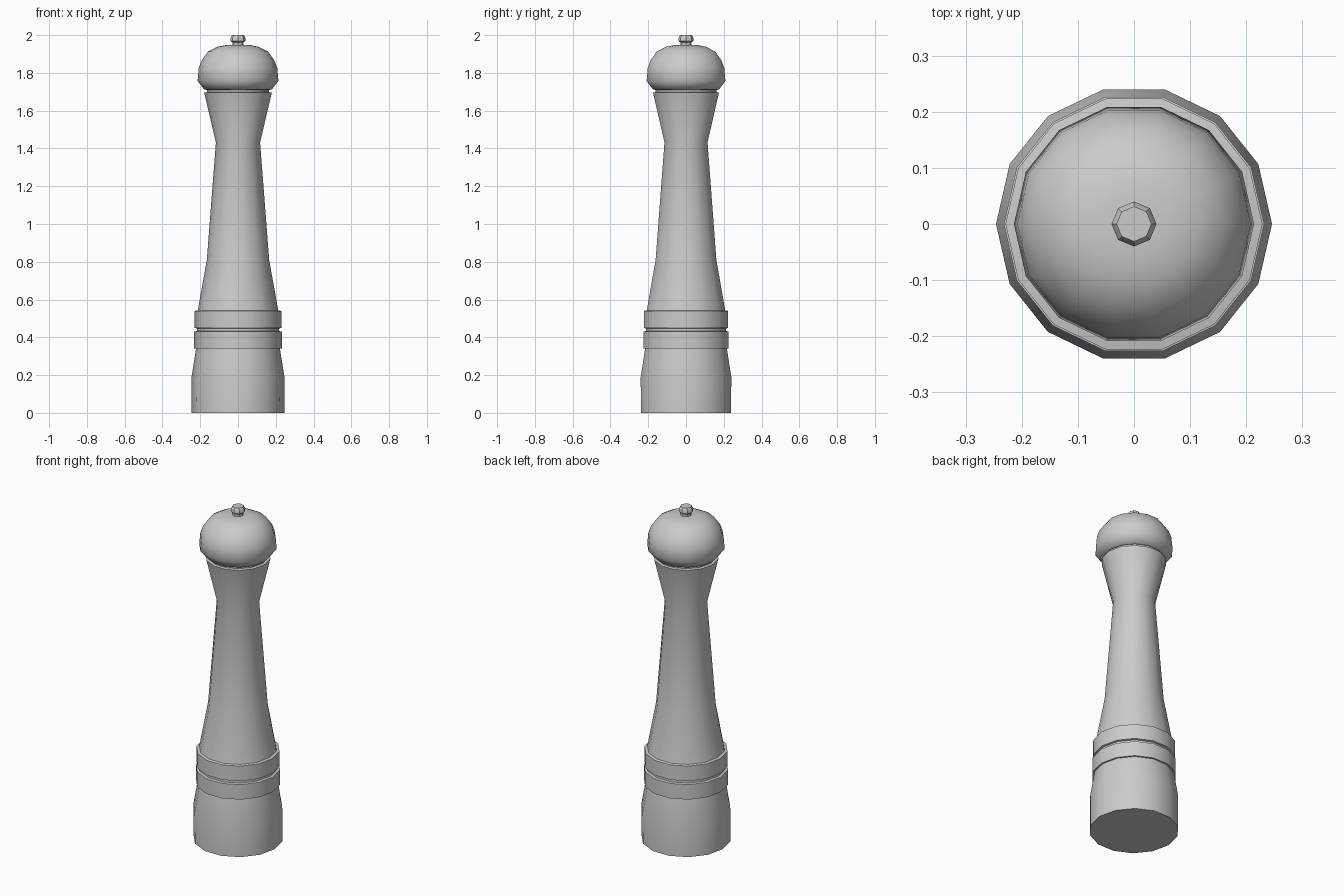
import bpy, bmesh, math

if "Cube" in bpy.data.objects:
    bpy.data.objects.remove(bpy.data.objects["Cube"])


def lathe(name, profile, sides, sharp=35):
    """Spin a (radius, height) profile around z, capping both ends."""
    bm = bmesh.new()
    rings = []
    for r, z in profile:
        rings.append([bm.verts.new((r * math.cos(math.tau * i / sides),
                                    r * math.sin(math.tau * i / sides), z))
                      for i in range(sides)])
    for a, b in zip(rings, rings[1:]):
        for i in range(sides):
            j = (i + 1) % sides
            bm.faces.new((a[i], a[j], b[j], b[i]))
    bm.faces.new(rings[0][::-1])
    bm.faces.new(rings[-1])
    mesh = bpy.data.meshes.new(name)
    bm.to_mesh(mesh)
    bm.free()
    ob = bpy.data.objects.new(name, mesh)
    bpy.context.collection.objects.link(ob)
    bpy.ops.object.select_all(action='DESELECT')
    ob.select_set(True)
    bpy.context.view_layer.objects.active = ob
    bpy.ops.object.shade_smooth_by_angle(angle=math.radians(sharp))
    return ob


# Turned body: base, two raised bands with a groove, tapering waist, flared neck
lathe("body", [
    (0.14, 0.0), (0.245, 0.0), (0.246, 0.19), (0.222, 0.34),
    (0.232, 0.34), (0.232, 0.43), (0.218, 0.433),
    (0.218, 0.447), (0.229, 0.45), (0.229, 0.54), (0.213, 0.543),
    (0.165, 0.81), (0.117, 1.432), (0.179, 1.695), (0.165, 1.698),
    (0.165, 1.712)], 14)

# Rounded turning head
lathe("head", [
    (0.165, 1.71), (0.179, 1.712), (0.214, 1.757), (0.208, 1.825),
    (0.193, 1.865), (0.160, 1.912), (0.110, 1.938), (0.065, 1.947),
    (0.025, 1.948)], 14, 50)

# Small adjusting knob on top
lathe("top_knob", [
    (0.03, 1.94), (0.03, 1.962), (0.04, 1.970), (0.04, 1.986),
    (0.031, 2.0)], 8)
